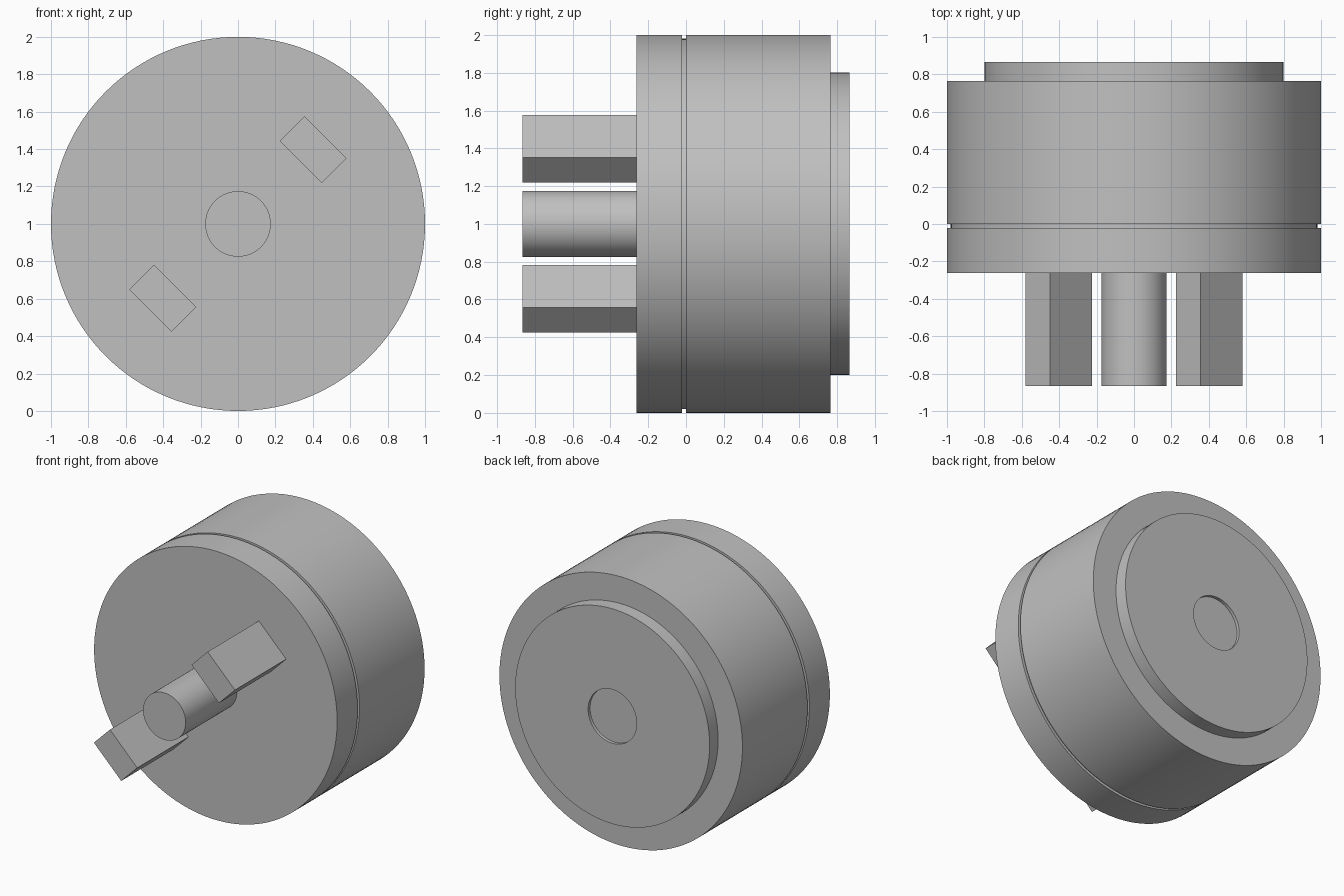
import bpy, bmesh, math
from mathutils import Matrix, Vector

cube = bpy.data.objects.get("Cube")
if cube:
    bpy.data.objects.remove(cube, do_unlink=True)

GREY = (0.53, 0.53, 0.53, 1)
SEGMENTS = 128
AXIS = Vector((0, 0, 1))          # centre of the round face
FRONT, BASE = -0.865, -0.263      # pin tips and housing front

metal = bpy.data.materials.new("plain grey")
metal.use_nodes = True
metal.diffuse_color = GREY
metal.node_tree.nodes["Principled BSDF"].inputs["Base Color"].default_value = GREY


def finish(name, bm):
    bmesh.ops.recalc_face_normals(bm, faces=bm.faces)
    mesh = bpy.data.meshes.new(name)
    bm.to_mesh(mesh)
    bm.free()
    mesh.materials.append(metal)
    obj = bpy.data.objects.new(name, mesh)
    bpy.context.collection.objects.link(obj)
    bpy.ops.object.select_all(action='DESELECT')
    obj.select_set(True)
    bpy.context.view_layer.objects.active = obj
    bpy.ops.object.shade_smooth_by_angle(angle=math.radians(30))
    return obj


def lathe(name, profile):
    """Turn (radius, y) points about the y axis and cap both ends."""
    bm = bmesh.new()
    rings = []
    for radius, y in profile:
        ring = []
        for i in range(SEGMENTS):
            a = math.tau * i / SEGMENTS
            ring.append(bm.verts.new(AXIS + Vector((radius * math.cos(a), y, radius * math.sin(a)))))
        rings.append(ring)
    for a, b in zip(rings, rings[1:]):
        for i in range(SEGMENTS):
            j = (i + 1) % SEGMENTS
            bm.faces.new((a[i], a[j], b[j], b[i]))
    bm.faces.new(rings[0])
    bm.faces.new(rings[-1])
    return finish(name, bm)


# Round housing: front cap, thin groove, main drum, rear boss and shallow recess
lathe("housing", [(1, BASE), (1, -0.022), (0.98, -0.022), (0.98, 0), (1, 0),
                  (1, 0.765), (0.8, 0.765), (0.8, 0.865), (0.2, 0.865), (0.2, 0.842)])

# Central round pin
lathe("centre_pin", [(0.175, FRONT), (0.175, BASE)])

# Two diagonal rectangular prongs, opposite each other
for name, side in (("upper_left_prong", 1), ("lower_right_prong", -1)):
    bm = bmesh.new()
    place = (Matrix.Translation(AXIS + Vector((0.402 * side, (FRONT + BASE) / 2, 0.397 * side)))
             @ Matrix.Rotation(math.radians(45), 4, 'Y')
             @ Matrix.Diagonal((0.318, BASE - FRONT, 0.187, 1)))
    bmesh.ops.create_cube(bm, size=1, matrix=place)
    finish(name, bm)
